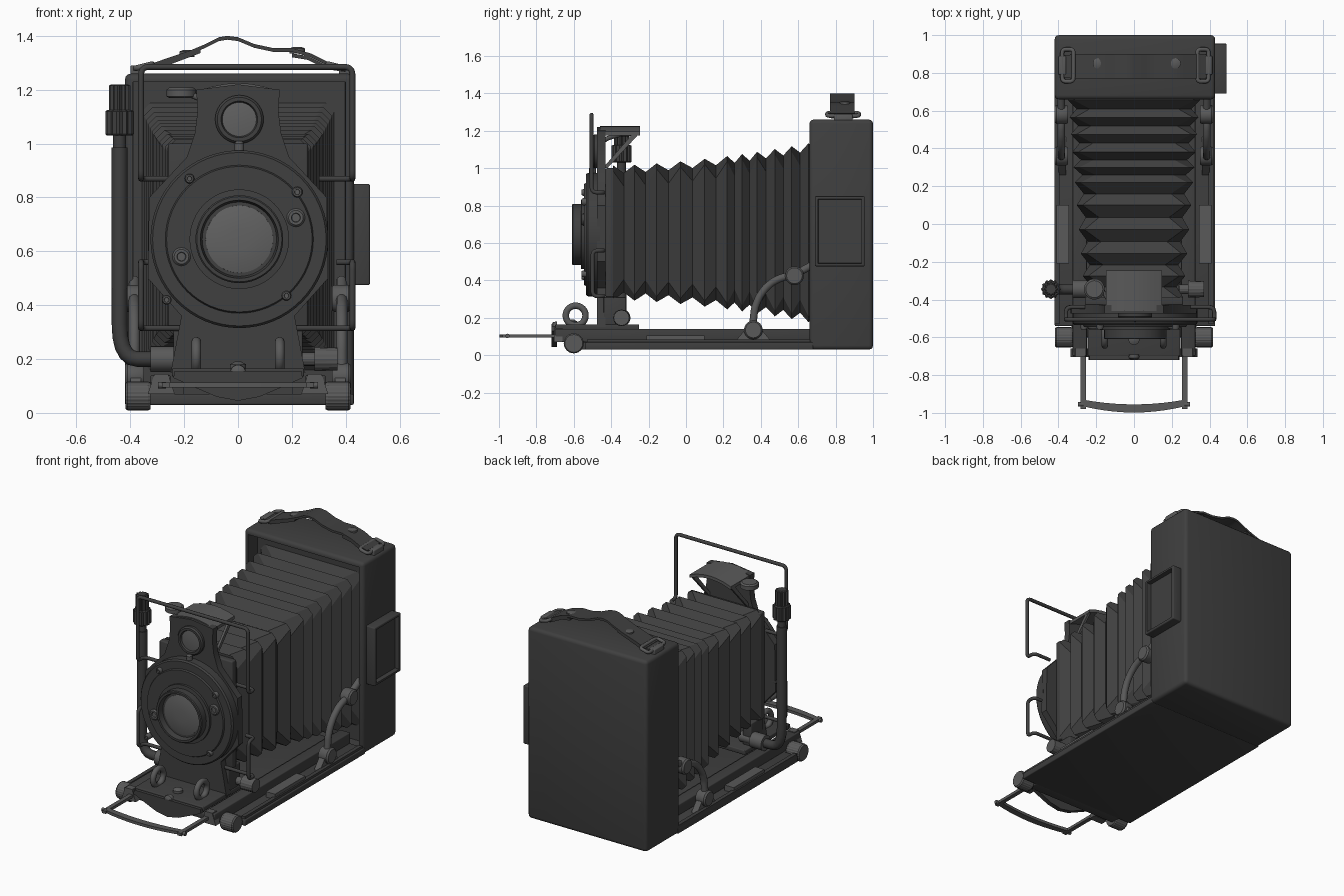
import bpy, bmesh, math
from mathutils import Vector

if "Cube" in bpy.data.objects:
    bpy.data.objects.remove(bpy.data.objects["Cube"])

def mat(name, v):
    m = bpy.data.materials.new(name)
    m.diffuse_color = (v, v, v, 1)
    m.use_nodes = True
    m.node_tree.nodes["Principled BSDF"].inputs["Base Color"].default_value = m.diffuse_color
    return m
DARK, METAL, GLASS = mat("dark", 0.05), mat("metal", 0.10), mat("glass", 0.12)

def finish(name, bm, m=DARK, smooth=True):
    bmesh.ops.recalc_face_normals(bm, faces=bm.faces)
    me = bpy.data.meshes.new(name)
    bm.to_mesh(me); bm.free()
    o = bpy.data.objects.new(name, me)
    bpy.context.collection.objects.link(o)
    me.materials.append(m)
    if smooth:
        bpy.context.view_layer.objects.active = o
        bpy.ops.object.select_all(action='DESELECT')
        o.select_set(True)
        bpy.ops.object.shade_smooth_by_angle(angle=math.radians(35))
    return o

def box_bm(x0, x1, y0, y1, z0, z1, bevel=0.0):
    bm = bmesh.new()
    bmesh.ops.create_cube(bm, size=1)
    for v in bm.verts:
        v.co = ((x0+x1)/2 + v.co.x*(x1-x0), (y0+y1)/2 + v.co.y*(y1-y0), (z0+z1)/2 + v.co.z*(z1-z0))
    if bevel:
        bmesh.ops.bevel(bm, geom=bm.edges[:], offset=bevel, segments=3, profile=0.5, affect='EDGES')
    return bm

def box(name, *d, bevel=0.0, m=DARK):
    return finish(name, box_bm(*d, bevel), m)

def recess(bm, direction, rim, depth):
    # inset the big face looking in a direction, then push it inward
    f = max(bm.faces, key=lambda f: f.normal.dot(direction) * f.calc_area())
    bmesh.ops.inset_individual(bm, faces=[f], thickness=rim)
    bmesh.ops.inset_individual(bm, faces=[f], thickness=0.002, depth=-depth)

def rings_bm(rings):
    bm = bmesh.new()
    rs = [[bm.verts.new(p) for p in r] for r in rings]
    n = len(rs[0])
    for a, b in zip(rs, rs[1:]):
        for i in range(n):
            bm.faces.new((a[i], a[(i+1) % n], b[(i+1) % n], b[i]))
    bm.faces.new(rs[0]); bm.faces.new(rs[-1])
    return bm

def lathe(name, c, axis, profile, seg=32, rib=1.0, m=DARK):
    # profile: (distance along axis, radius); rib < 1 makes a knurled knob
    q = Vector(axis).to_track_quat('Z', 'Y')
    rings = [[Vector(c) + q @ Vector((r*(rib if i % 2 else 1)*math.cos(i*math.tau/seg),
              r*(rib if i % 2 else 1)*math.sin(i*math.tau/seg), d)) for i in range(seg)] for d, r in profile]
    return finish(name, rings_bm(rings), m, rib == 1.0)

def plate(name, outline, lo, hi, plane='xz', m=DARK):
    put = {'xz': lambda a, b, t: (a, t, b), 'xy': lambda a, b, t: (a, b, t), 'yz': lambda a, b, t: (t, a, b)}[plane]
    return finish(name, rings_bm([[put(a, b, t) for a, b in outline] for t in (lo, hi)]), m)

def tube(name, pts, r, bend=0.03, m=DARK, closed=False):
    # round-cornered path swept with a circle
    pts = [Vector(p) for p in pts]
    n, path = len(pts), []
    for i, p in enumerate(pts):
        if not closed and i in (0, n-1):
            path.append(p); continue
        u, v = pts[i-1]-p, pts[(i+1) % n]-p
        a, b = p + u.normalized()*min(bend, u.length*0.48), p + v.normalized()*min(bend, v.length*0.48)
        path += [a*(1-t)**2 + p*2*t*(1-t) + b*t*t for t in (0, .2, .4, .6, .8, 1)]
    cu = bpy.data.curves.new(name, 'CURVE')
    cu.dimensions, cu.bevel_depth, cu.bevel_resolution, cu.use_fill_caps = '3D', r, 3, True
    sp = cu.splines.new('POLY')
    sp.points.add(len(path)-1)
    for s, p in zip(sp.points, path):
        s.co = (*p, 1)
    sp.use_cyclic_u = closed
    o = bpy.data.objects.new(name, cu)
    bpy.context.collection.objects.link(o)
    cu.materials.append(m)
    bpy.ops.object.select_all(action='DESELECT')
    o.select_set(True)
    bpy.context.view_layer.objects.active = o
    bpy.ops.object.convert(target='MESH')
    bpy.ops.object.shade_smooth_by_angle(angle=math.radians(40))

# camera body, open at the front, and framed window box on its right side
bm = box_bm(-.42, .43, .66, 1, .03, 1.26, .022)
recess(bm, Vector((0, -1, 0)), .012, .09)
finish("body", bm)
bm = box_bm(.42, .49, .69, .955, .475, .85, .006)
recess(bm, Vector((1, 0, 0)), .014, .03)
finish("side_window", bm)

# bellows: alternating ridge and valley rings with cut corners
ridges = [-.39, -.275, -.157, -.03, .10, .22, .30, .38, .475, .565, .655, .745]
ys = sorted(ridges + [(a+b)/2 for a, b in zip(ridges, ridges[1:])])
rings = []
for i, y in enumerate(ys):
    t = (y + .39) / 1.135
    k = 0 if i % 2 else .042
    hx, hz = .220 + .095*t + k, .318 + .135*t**1.6 + k
    c = .07 if i % 2 else .03
    rings.append([(x, y, .655+z) for x, z in ((hx, hz-c), (hx-c, hz), (c-hx, hz), (-hx, hz-c),
                                              (-hx, c-hz), (c-hx, -hz), (hx-c, -hz), (hx, c-hz))])
finish("bellows", rings_bm(rings), smooth=False)
box("bellows_front_frame", -.26, .26, -.43, -.385, .31, 1.0, bevel=.008)

# drop bed, rails and side fittings
box("bed", -.42, .43, -.54, .68, .03, .07, bevel=.006)
box("bed_front_lip", -.33, .33, -.60, -.53, .03, .07, bevel=.006)
for s in (-1, 1):
    def mbox(name, x0, x1, *d, **k):
        return box(name, *sorted((s*x0, s*x1)), *d, **k)
    mbox("rail", .25, .325, -.70, .68, .07, .14, bevel=.006)
    mbox("rail_groove_strip", .20, .25, -.55, .68, .065, .10)
    mbox("bed_edge", .395, .42, -.53, .68, .065, .085)
    mbox("bed_side_plate", .345, .41, -.21, .10, .07, .105, m=METAL)
    plate("rail_end_bracket", [(s*.335, .07), (s*.31, .145), (s*.26, .145), (s*.235, .07)], -.705, -.66, m=METAL)
    lathe("bed_knob", (s*.325, -.60, .063), (s, 0, 0), [(0, .05), (.01, .054), (.085, .054), (.093, .048)], 48, .97, METAL)
    # curved bed brace with pivot discs
    arc = [(s*.385, .57-.21*math.cos(a*math.pi/12), .19+.235*math.sin(a*math.pi/12)) for a in range(7)]
    tube("brace", [(s*.385, .355, .13)] + arc + [(s*.385, .69, .49)], .021, .02, METAL)
    for y, z in ((.36, .135), (.58, .425)):
        lathe("brace_pivot", (s*.35, y, z), (s, 0, 0), [(0, .045), (.008, .05), (.06, .05), (.07, .042)], m=METAL)
    plate("brace_foot", [(.26, .07), (.31, .13), (.41, .13), (.46, .07)], s*.36, s*.40, 'yz', METAL)
    # pull-out arm and finger ring
    mbox("front_stand_arm", .255, .282, -.98, -.55, .094, .112, m=METAL)
    lathe("arm_tip", (s*.287, -.955, .103), (s, 0, 0), [(-.02, .012), (.01, .012)], 12, m=METAL)
    tube("finger_ring", [(s*.155, -.59+.053*math.cos(a*math.tau/24), .212+.053*math.sin(a*math.tau/24))
                         for a in range(24)], .018, .01, METAL, True)
bow = [(x/10*.27, 1-(x/10)**2) for x in range(-10, 11, 2)]
plate("front_stand_bar", [(x, -.93-.025*k) for x, k in bow] + [(x, -.965-.033*k) for x, k in bow[::-1]],
      .094, .112, 'xy', METAL)

# sliding carriage with shield-shaped front lip
box("carriage", -.245, .245, -.70, -.25, .135, .165, bevel=.005)
plate("carriage_lip", [(-.235, .155), (.235, .155), (.24, .13), (.15, .09), (.08, .06), (0, .045),
                       (-.08, .06), (-.15, .09), (-.24, .13)], -.72, -.69)
lathe("lip_button", (0, -.69, .15), (0, -1, 0), [(0, .03), (.02, .028), (.03, .012)], 20, m=METAL)
lathe("carriage_button", (0, -.61, .16), (0, 0, 1), [(0, .03), (.02, .03), (.03, .012)], 20, m=METAL)
for s in (-1, 1):
    box("standard_foot", s*.21-.03, s*.21+.03, -.44, -.32, .16, .31, bevel=.006)

# lens standard panel: neck, octagonal middle and splayed foot
half = [(.155, 1.20), (.15, 1.12), (.16, 1.04), (.19, .95), (.33, .80), (.335, .50), (.21, .36), (.25, .15)]
plate("lens_panel", [(0, 1.22)] + half + [(-x, z) for x, z in half[::-1]], -.475, -.43)

# shutter disc, lens barrel and glass
C = (.005, 0, .645)
lathe("shutter_disc", C, (0, -1, 0), [(.46, .33), (.525, .33), (.535, .322), (.535, .275), (.545, .27), (.545, .1)], 64)
lathe("lens_barrel", C, (0, -1, 0), [(.53, .185), (.56, .185), (.562, .163), (.605, .163), (.61, .158),
                                     (.61, .145), (.575, .138), (.575, .125)], 48)
lathe("lens_glass", C, (0, -1, 0), [(.56, .127), (.576, .125), (.584, .09), (.588, .04)], 48, m=GLASS)
for x, z, r in ((.215, .725, .034), (-.21, .58, .034), (-.18, .87, .018), (.22, .82, .02), (.18, .435, .018), (-.265, .42, .018)):
    lathe("shutter_screw", (x, -.46, z), (0, -1, 0), [(0, r), (.09, r), (.098, r*.8), (.098, r*.5), (.09, r*.45)], 20, m=METAL)
lathe("shutter_top_pin", (.005, -.50, .96), (0, 0, 1), [(0, .018), (.04, .018), (.05, .01)], 16, m=METAL)

# viewfinder lens, arched hood and slanted struts
lathe("finder_lens", (.005, -.47, 1.09), (0, -1, 0), [(0, .09), (.02, .09), (.03, .082), (.03, .068), (.015, .062)], 40)
lathe("finder_glass", (.005, -.47, 1.09), (0, -1, 0), [(0, .064), (.018, .064), (.022, .03)], 32, m=GLASS)
xs = [-.147 + i*.049 for i in range(7)]
arch = [(x, 1.195 + .03*(1-(x/.147)**2)) for x in xs]
plate("finder_hood", arch + [(x, z-.02) for x, z in arch[::-1]], -.46, -.245, m=METAL)
for s in (-1, 1):
    plate("finder_strut", [(-.25, 1.185), (-.42, 1.0), (-.445, 1.0), (-.285, 1.185)], s*.13, s*.145, 'yz', METAL)
lathe("level_knob", (-.21, -.345, 1.17), (0, 0, 1), [(0, .045), (.005, .055), (.03, .055), (.038, .045)], m=METAL)
tube("level_arm", [(-.17, -.35, 1.18), (-.12, -.42, 1.16), (-.1, -.45, 1.14)], .012, m=METAL)

# wire sports finder: upper hoop and lower side loops
tube("wire_hoop", [(-.26, -.44, .87), (-.36, -.44, .87), (-.36, -.505, .87), (-.36, -.505, 1.285), (.425, -.505, 1.285),
                   (.425, -.505, .87), (.425, -.44, .87), (.30, -.44, .87)], .011)
for x, e in ((-.36, -.17), (.425, .20)):
    i = x*.86
    tube("wire_side_loop", [(i, -.44, .56), (x, -.44, .56), (x, -.50, .56), (x, -.50, .315), (x, -.44, .315), (e, -.44, .315)], .011)

# cable release: knurled head, tube, bent hose and socket
P = (-.44, -.345, 0)
lathe("release_cap", P, (0, 0, 1), [(1.12, .04), (1.215, .04), (1.22, .03)], 24, .8)
lathe("release_grip", P, (0, 0, 1), [(1.03, .048), (1.035, .053), (1.12, .053), (1.125, .045)], 24, .86)
lathe("release_tube", P, (0, 0, 1), [(.46, .03), (.985, .03), (.985, .024), (1.04, .024)], 24)
tube("release_hose", [(-.44, -.345, .47), (-.44, -.345, .20), (-.30, -.345, .20)], .029, .18)
lathe("release_socket", (-.325, -.345, .2), (1, 0, 0), [(0, .048), (.085, .048), (.085, .033), (.17, .033)], 24, m=METAL)
lathe("focus_knob", (.37, -.345, .2), (-1, 0, 0), [(0, .042), (.085, .045), (.085, .025), (.2, .025)], 32, .97, METAL)

# leather carrying strap with folded ends, loops and rivets
def ribbon(name, pts, y0, y1, t=.014):
    plate(name, pts + [(x, z-t) for x, z in pts[::-1]], y0, y1)
ribbon("strap", [(-.34, 1.29), (-.27, 1.315), (-.18, 1.345), (-.12, 1.37), (-.07, 1.395), (-.04, 1.40), (0, 1.395),
                 (.06, 1.37), (.13, 1.355), (.2, 1.355), (.27, 1.335), (.33, 1.305), (.38, 1.29)], .77, .90)
ribbon("strap_fold_left", [(-.38, 1.285), (-.30, 1.29), (-.22, 1.32), (-.14, 1.35)], .775, .895)
ribbon("strap_fold_right", [(.20, 1.335), (.26, 1.325), (.33, 1.29), (.40, 1.28)], .775, .895)
for s, x in ((-1, -.38), (1, .395)):
    tube("strap_loop", [(x, .755, 1.28), (x, .925, 1.28), (x-s*.06, .925, 1.295), (x-s*.06, .755, 1.295)], .011, .02, METAL, True)
    box("strap_anchor", x-.02, x+.02, .79, .89, 1.25, 1.29, bevel=.006, m=METAL)
for x, z in ((-.19, 1.322), (.22, 1.334)):
    lathe("strap_rivet", (x, .85, z), (0, 0, 1), [(0, .028), (.02, .028), (.025, .015)], 20, m=METAL)
